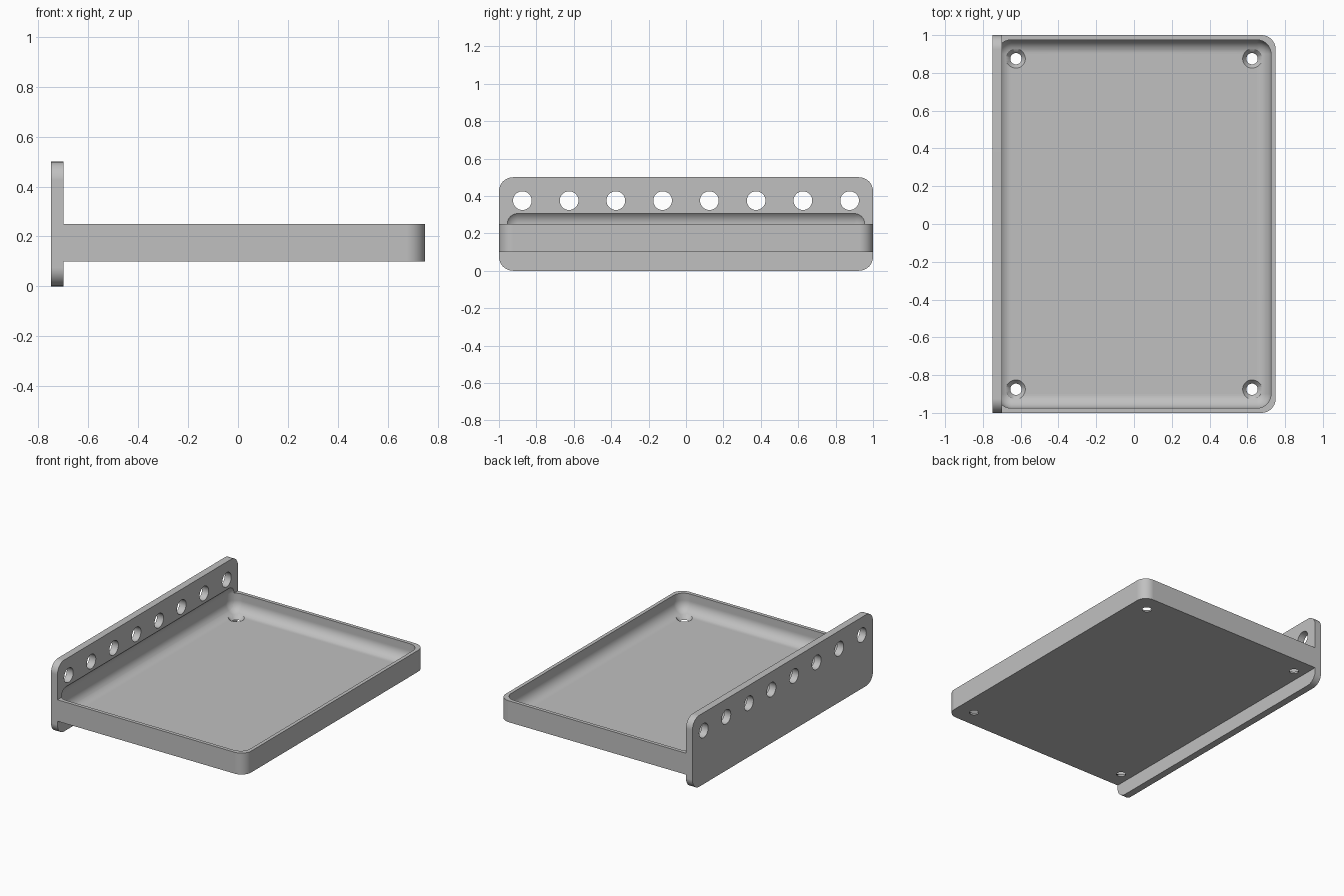
import bpy, bmesh, math
from mathutils import Matrix, Vector

cube = bpy.data.objects.get("Cube")
if cube:
    bpy.data.objects.remove(cube, do_unlink=True)

GREY = (0.53, 0.53, 0.53, 1)
grey = bpy.data.materials.new("plain grey")
grey.use_nodes = True
grey.diffuse_color = GREY
grey.node_tree.nodes["Principled BSDF"].inputs["Base Color"].default_value = GREY

R = 0.075  # shared corner and fillet radius


def box(name, lo, hi, rounded, segments=8):
    """Box between two corners; edges chosen by the rule are rounded."""
    lo, hi = Vector(lo), Vector(hi)
    bm = bmesh.new()
    bmesh.ops.create_cube(bm, size=1, matrix=Matrix.Translation((lo + hi) / 2)
                          @ Matrix.Diagonal((*(hi - lo), 1)))
    edges = [e for e in bm.edges
             if rounded(e.verts[0].co - e.verts[1].co, (e.verts[0].co + e.verts[1].co) / 2)]
    bmesh.ops.bevel(bm, geom=edges, offset=R, segments=segments,
                    affect='EDGES', profile=0.5)
    return finish(name, bm)


def drills(name, points, r_low, r_high, depth, turn=Matrix()):
    """Row of round cutters, tapered when the two radii differ."""
    bm = bmesh.new()
    for p in points:
        bmesh.ops.create_cone(bm, cap_ends=True, segments=32, radius1=r_low,
                              radius2=r_high, depth=depth,
                              matrix=Matrix.Translation(p) @ turn)
    return finish(name, bm)


def finish(name, bm):
    mesh = bpy.data.meshes.new(name)
    bm.to_mesh(mesh)
    bm.free()
    obj = bpy.data.objects.new(name, mesh)
    bpy.context.collection.objects.link(obj)
    obj.data.materials.append(grey)
    return obj


def cut(obj, *cutters):
    """Subtract the cutters, then smooth the curved faces."""
    bpy.ops.object.select_all(action='DESELECT')
    bpy.context.view_layer.objects.active = obj
    obj.select_set(True)
    for c in cutters:
        mod = obj.modifiers.new("cut", 'BOOLEAN')
        mod.object, mod.solver = c, 'EXACT'
        bpy.ops.object.modifier_apply(modifier=mod.name)
    bpy.ops.object.shade_smooth_by_angle(angle=math.radians(30))
    normals = obj.modifiers.new("flat faces stay flat", 'WEIGHTED_NORMAL')
    normals.keep_sharp = True


# Tray body with two rounded outer corners
tray = box("tray", (-0.7, -1, 0.1), (0.75, 1, 0.25),
           lambda d, mid: abs(d.z) > 0.01 and mid.x > 0)

# Upright plate with four rounded corners
back_plate = box("back_plate", (-0.75, -1, 0), (-0.7, 1, 0.5),
                 lambda d, mid: abs(d.x) > 0.01)

# Hollow with filleted edges, biting slightly into the plate
hollow = box("hollow_cutter", (-0.725, -0.975, 0.125), (0.725, 0.975, 0.325),
             lambda d, mid: True, 10)

# Countersunk screw holes in the tray floor
corners = [(x, y, 0.1125) for x in (-0.625, 0.625) for y in (-0.875, 0.875)]
screw_holes = drills("screw_hole_cutter", corners, 0.022, 0.058, 0.045)

# Row of round holes along the plate
row = [(-0.725, -0.875 + 0.25 * i, 0.375) for i in range(8)]
plate_holes = drills("plate_hole_cutter", row, 0.05, 0.05, 0.2,
                     Matrix.Rotation(math.pi / 2, 4, 'Y'))

cut(tray, hollow, screw_holes)
cut(back_plate, hollow, plate_holes)

for helper in (hollow, screw_holes, plate_holes):
    bpy.data.objects.remove(helper, do_unlink=True)
